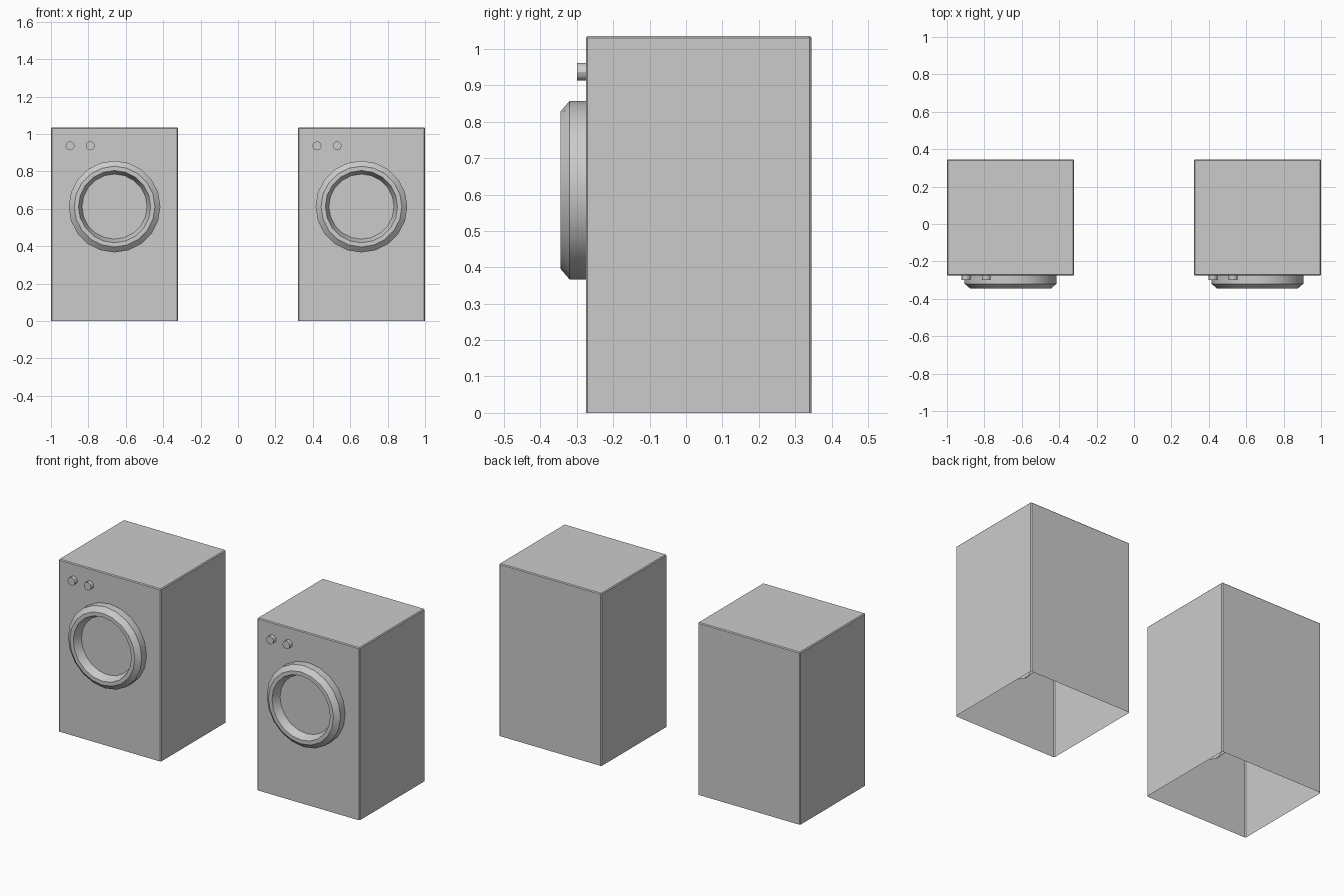
import bpy, bmesh
from math import cos, sin, tau, radians

if "Cube" in bpy.data.objects:
    bpy.data.objects.remove(bpy.data.objects["Cube"])

FRONT, BACK = -0.275, 0.345
W, H = 0.68, 1.035
DOOR_Z, SIDES = 0.612, 20


def finish(bm, name, x):
    bmesh.ops.recalc_face_normals(bm, faces=bm.faces)
    mesh = bpy.data.meshes.new(name)
    bm.to_mesh(mesh)
    bm.free()
    ob = bpy.data.objects.new(name, mesh)
    ob.location.x = x
    bpy.context.collection.objects.link(ob)
    return ob


def ring(bm, r, y, cx, cz, n):
    return [bm.verts.new((cx + r * cos(tau * i / n), y, cz + r * sin(tau * i / n)))
            for i in range(n)]


def lathe(name, profile, cx, cz, n, x):
    """Revolve (radius, y) points about a front-facing axis, capping the last ring."""
    bm = bmesh.new()
    rings = [ring(bm, r, y, cx, cz, n) for r, y in profile]
    for a, b in zip(rings, rings[1:]):
        for i in range(n):
            j = (i + 1) % n
            bm.faces.new((a[i], a[j], b[j], b[i]))
    cap = bm.faces.new(rings[-1])
    cap.normal_update()
    flip = cap.normal.y > 0
    ob = finish(bm, name, x)
    # open shells: make the cap face the front
    if ob.data.polygons[-1].normal.y > 0:
        ob.data.flip_normals()
    bpy.ops.object.select_all(action='DESELECT')
    ob.select_set(True)
    bpy.context.view_layer.objects.active = ob
    bpy.ops.object.shade_smooth_by_angle(angle=radians(30))


def cabinet(name, x):
    # thin open-bottomed box with narrow chamfers
    bm = bmesh.new()
    bmesh.ops.create_cube(bm, size=1)
    for v in bm.verts:
        v.co = (v.co.x * W, BACK if v.co.y > 0 else FRONT, H if v.co.z > 0 else 0)
    bm.normal_update()
    bmesh.ops.delete(bm, geom=[f for f in bm.faces if f.normal.z < -0.9], context='FACES_ONLY')
    edges = [e for e in bm.edges if len(e.link_faces) == 2]
    bmesh.ops.bevel(bm, geom=edges, offset=0.005, segments=1, affect='EDGES')
    # round door opening in the front panel
    bm.normal_update()
    front = max(bm.faces, key=lambda f: -f.normal.y * f.calc_area())
    border = list(front.edges)
    bmesh.ops.delete(bm, geom=[front], context='FACES_ONLY')
    hole = ring(bm, 0.245, FRONT, 0, DOOR_Z, SIDES)
    loop = [bm.edges.new((hole[i], hole[(i + 1) % SIDES])) for i in range(SIDES)]
    bmesh.ops.triangle_fill(bm, edges=border + loop, use_beauty=True, normal=(0, -1, 0))
    finish(bm, name, x)


# porthole: outer wall, chamfer, rim, sloped inner wall, glass
DOOR = [(0.245, FRONT), (0.245, -0.32), (0.216, -0.345), (0.193, -0.345),
        (0.174, -0.295)]
KNOB = [(0.024, FRONT), (0.024, -0.30)]

for side, x in (("left", -0.66), ("right", 0.66)):
    cabinet(f"cabinet_{side}", x)
    lathe(f"door_{side}", DOOR, 0, DOOR_Z, SIDES, x)
    for i, kx in enumerate((-0.238, -0.13)):
        lathe(f"knob_{side}_{i + 1}", KNOB, kx, 0.937, 12, x)
